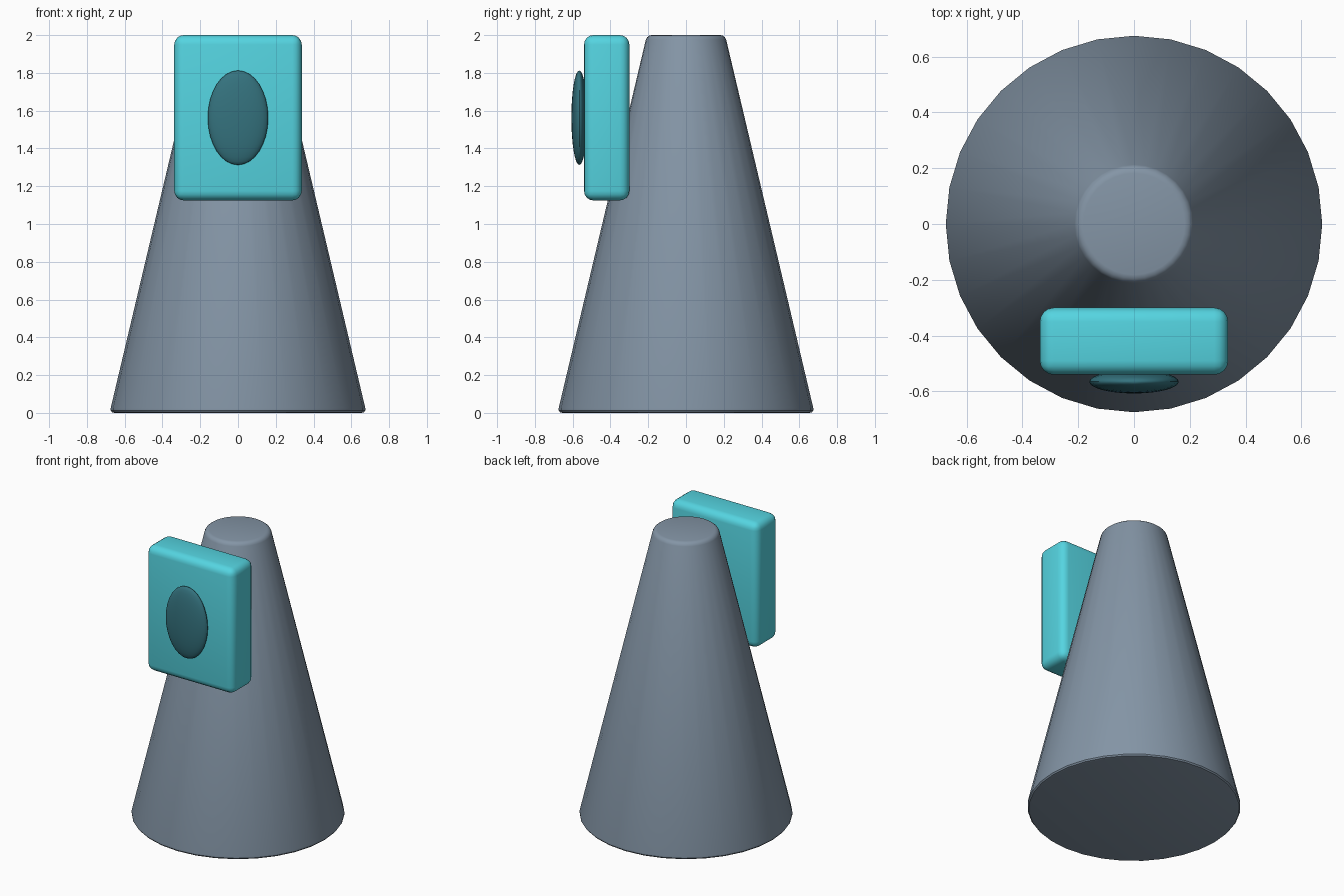
import bpy
import math

if "Cube" in bpy.data.objects:
    bpy.data.objects.remove(bpy.data.objects["Cube"])


def material(name, rgb):
    mat = bpy.data.materials.new(name)
    mat.diffuse_color = (*rgb, 1.0)
    mat.use_nodes = True
    mat.node_tree.nodes["Principled BSDF"].inputs["Base Color"].default_value = mat.diffuse_color
    return mat


def finish(name, mat, bevel=0.0, segments=3):
    """Name the active object, round its edges and shade it smooth."""
    obj = bpy.context.object
    obj.name = name
    obj.data.materials.append(mat)
    if bevel:
        mod = obj.modifiers.new("rounded_edges", 'BEVEL')
        mod.width = bevel
        mod.segments = segments
        mod.limit_method = 'ANGLE'
        mod.angle_limit = math.radians(30)
        bpy.ops.object.modifier_apply(modifier=mod.name)
    bpy.ops.object.shade_smooth_by_angle(angle=math.radians(35))
    return obj


slate = material("slate", (0.23, 0.30, 0.38))
teal = material("teal", (0.09, 0.66, 0.75))
dark_teal = material("dark_teal", (0.035, 0.17, 0.21))

# Tapered body
bpy.ops.mesh.primitive_cone_add(vertices=32, radius1=0.68, radius2=0.207,
                                depth=2.0, location=(0, 0, 1.0))
finish("tapered_body", slate, 0.025)

# Rounded box on the front, set into the slope
bpy.ops.mesh.primitive_cube_add(size=1, location=(0, -0.42, 1.5625))
bpy.context.object.scale = (0.675, 0.24, 0.875)
bpy.ops.object.transform_apply(location=False, rotation=False, scale=True)
finish("front_box", teal, 0.05, 4)

# Oval lens on the box
bpy.ops.mesh.primitive_uv_sphere_add(segments=32, ring_count=16, radius=1,
                                     location=(0, -0.565, 1.5625))
bpy.context.object.scale = (0.16, 0.042, 0.25)
bpy.ops.object.transform_apply(location=False, rotation=False, scale=True)
finish("oval_lens", dark_teal)
bpy.ops.object.shade_smooth()
